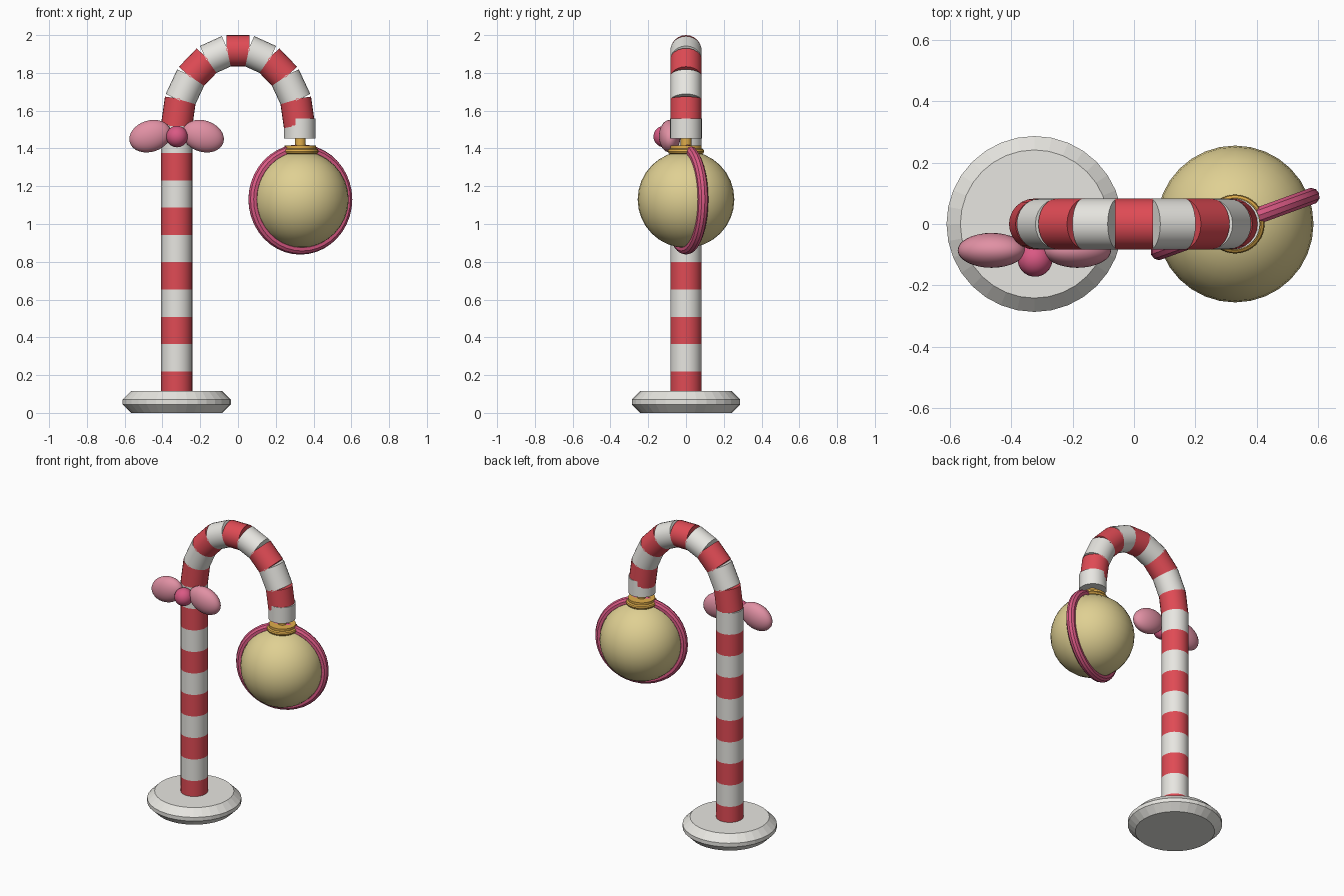
import bpy, math
from mathutils import Vector

cube = bpy.data.objects.get("Cube")
if cube:
    bpy.data.objects.remove(cube, do_unlink=True)


def material(name, rgb):
    m = bpy.data.materials.new(name)
    m.use_nodes = True
    m.diffuse_color = (*rgb, 1)
    m.node_tree.nodes["Principled BSDF"].inputs["Base Color"].default_value = (*rgb, 1)
    return m


red = material("candy_red", (0.74, 0.07, 0.09))
white = material("warm_white", (0.80, 0.79, 0.75))
ball_gold = material("pale_gold", (0.74, 0.63, 0.29))
cap_gold = material("deep_gold", (0.75, 0.42, 0.07))
bow_pink = material("soft_pink", (0.75, 0.28, 0.37))
rose = material("rose", (0.70, 0.10, 0.23))


def finish(name, mat):
    ob = bpy.context.object
    ob.name = name
    ob.data.materials.append(mat)
    bpy.ops.object.shade_smooth_by_angle(angle=math.radians(35))
    return ob


def tube(name, a, b, radius, mat, extra=0.0, sides=24):
    """Straight cylinder from a to b, lengthened by extra at each end."""
    a, b = Vector(a), Vector(b)
    d = b - a
    bpy.ops.mesh.primitive_cylinder_add(vertices=sides, radius=radius,
                                        depth=d.length + 2 * extra, location=(a + b) / 2,
                                        rotation=d.to_track_quat('Z', 'Y').to_euler())
    return finish(name, mat)


def ball(name, loc, size, mat, tilt=0.0):
    bpy.ops.mesh.primitive_uv_sphere_add(segments=32, ring_count=16, radius=1,
                                         location=loc, rotation=(0, tilt, 0))
    bpy.context.object.scale = size
    return finish(name, mat)


def ring(name, loc, major, minor, mat, rotation=(0, 0, 0)):
    bpy.ops.mesh.primitive_torus_add(major_segments=40, minor_segments=10, major_radius=major,
                                     minor_radius=minor, location=loc, rotation=rotation)
    return finish(name, mat)


POST_X, HOOK_X, R = -0.325, 0.33, 0.083
ARC_Z, ARC_W, ARC_H = 1.52, 0.325, 0.403

# Chamfered round base
base = tube("base", (POST_X, 0, 0), (POST_X, 0, 0.115), 0.287, white, sides=32)
bevel = base.modifiers.new("chamfer", 'BEVEL')
bevel.width = 0.045
bevel.segments = 1
bevel.limit_method = 'ANGLE'
bevel.angle_limit = math.radians(40)
base.data.shade_flat()

# Striped straight post
STRIPES = 10
step = (ARC_Z - 0.075) / STRIPES
for i in range(STRIPES):
    z = 0.075 + i * step
    tube(f"post_stripe_{i + 1}", (POST_X, 0, z), (POST_X, 0, z + step), R, white if i % 2 else red)

# Striped crook made of straight pieces along a half ellipse
PIECES = 9
points = []
for i in range(PIECES + 1):
    t = math.pi * i / PIECES
    points.append((-ARC_W * math.cos(t), 0, ARC_Z + ARC_H * math.sin(t)))
for i in range(PIECES):
    tube(f"crook_stripe_{i + 1}", points[i], points[i + 1], R, white if i % 2 else red, extra=0.005)
tube("crook_end", (0.327, 0, 1.452), (0.327, 0, 1.558), 0.084, white)

# Hanging bauble with its cap and hanger
BALL = (HOOK_X, 0, 1.13)
ball("bauble", BALL, (0.256,) * 3, ball_gold)
ring("bauble_band", BALL, 0.264, 0.028, rose, (math.pi / 2, 0, math.radians(20)))
tube("bauble_cap", (HOOK_X, 0, 1.35), (HOOK_X, 0, 1.415), 0.083, cap_gold)
ring("cap_rim", (HOOK_X, 0, 1.385), 0.08, 0.016, cap_gold)
tube("hanger", (HOOK_X, 0, 1.40), (HOOK_X, 0, 1.47), 0.028, cap_gold, sides=16)

# Bow: two drooping loops and a knot
for side, label in ((1, "left"), (-1, "right")):
    ball(f"bow_loop_{label}", (POST_X + side * 0.14, -0.086, 1.465), (0.113, 0.057, 0.083),
         bow_pink, math.radians(18) * side)
ball("bow_knot", (POST_X + 0.002, -0.115, 1.463), (0.057,) * 3, rose)
